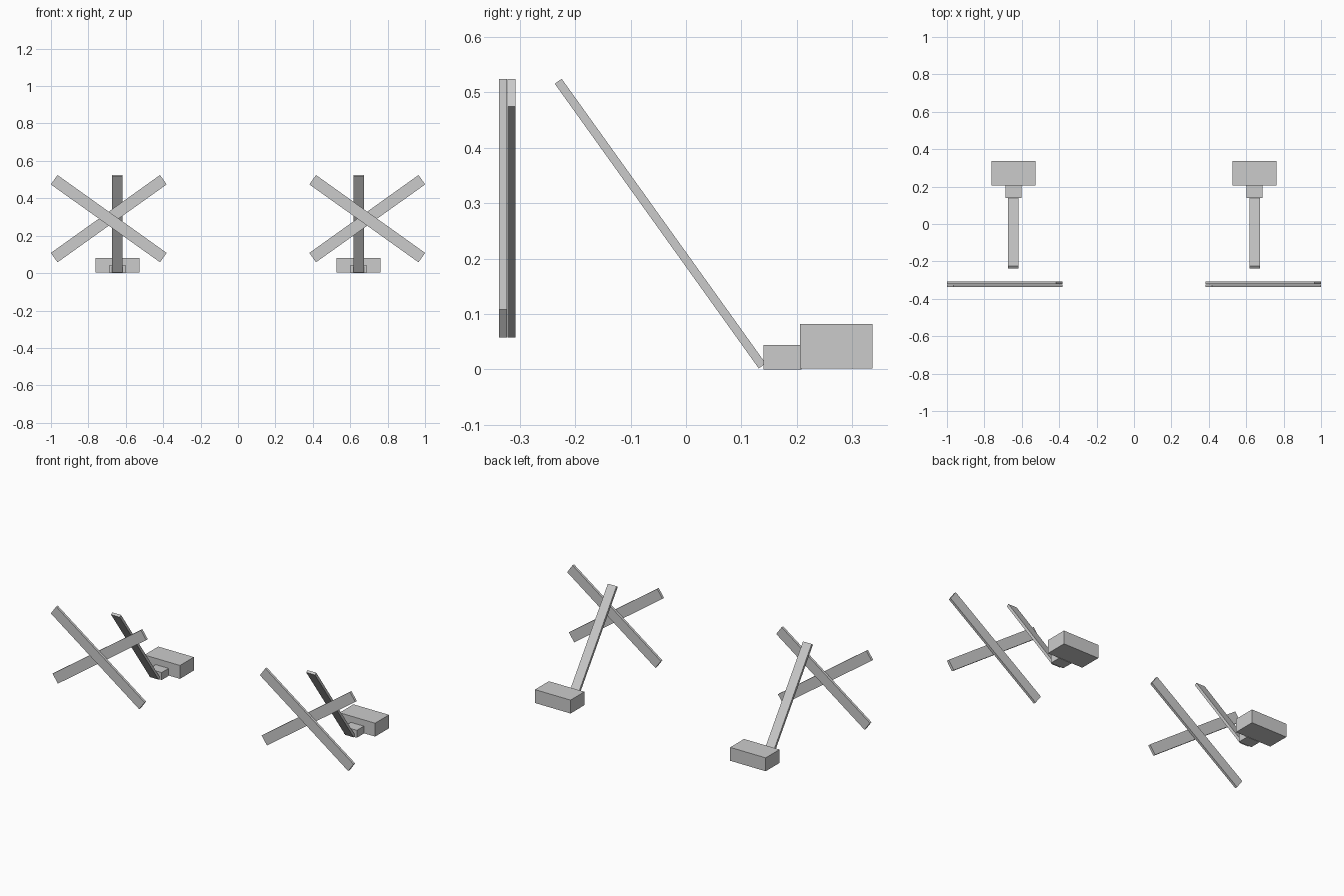
import bpy, math

if "Cube" in bpy.data.objects:
    bpy.data.objects.remove(bpy.data.objects["Cube"])

grey = bpy.data.materials.new("light grey")
grey.diffuse_color = (0.6, 0.6, 0.6, 1)
grey.use_nodes = True
grey.node_tree.nodes["Principled BSDF"].inputs["Base Color"].default_value = grey.diffuse_color


def box(name, centre, size, rotation=(0, 0, 0)):
    bpy.ops.mesh.primitive_cube_add(size=1, location=centre, rotation=rotation)
    ob = bpy.context.object
    ob.name = name
    ob.scale = size
    bpy.ops.object.transform_apply(location=False, rotation=False, scale=True)
    ob.data.materials.append(grey)


# two identical barriers, left and right
for side, s in (("left", -1), ("right", 1)):
    # crossed flat boards, the falling one in front
    tilt = math.radians(35.5)
    board = (0.717, 0.0145, 0.0614)
    box(side + "_front_board", (s * 0.691, -0.3305, 0.291), board, (0, tilt, 0))
    box(side + "_rear_board", (s * 0.691, -0.3145, 0.291), board, (0, -tilt, 0))

    # leaning brace, running from the high front to the low rear
    lean = math.atan2(0.5135, 0.368)
    box(side + "_brace", (s * 0.645, -0.0465, 0.2632),
        (0.057, 0.632, 0.0153), (-lean, 0, 0))

    # foot block and heavy base
    box(side + "_foot_block", (s * 0.645, 0.174, 0.0222), (0.085, 0.068, 0.0444))
    box(side + "_base_weight", (s * 0.645, 0.271, 0.042), (0.235, 0.131, 0.08))
